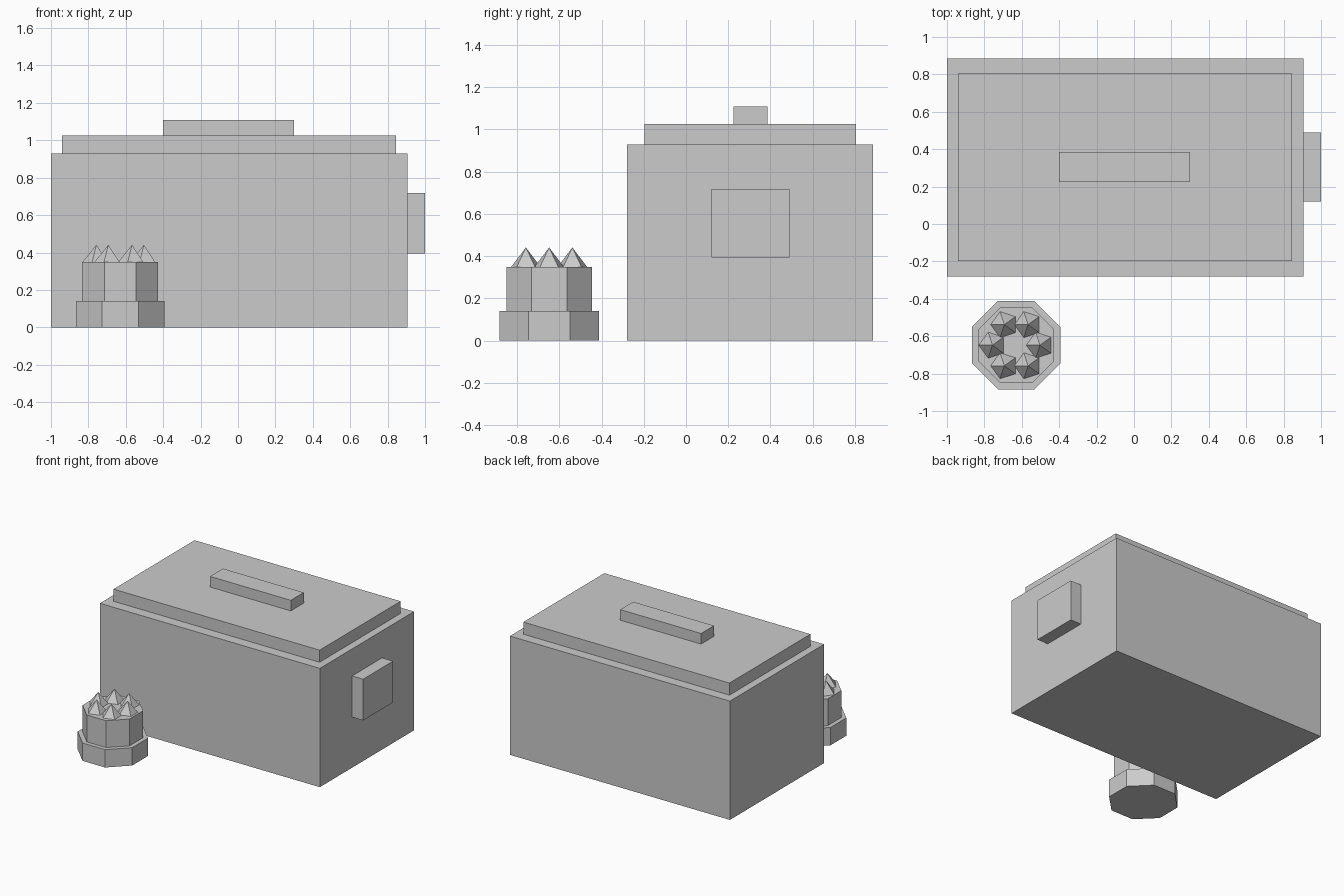
import bpy
import math

if "Cube" in bpy.data.objects:
    bpy.data.objects.remove(bpy.data.objects["Cube"])

grey = bpy.data.materials.new("plain_grey")
grey.diffuse_color = (0.6, 0.6, 0.6, 1.0)
grey.use_nodes = True
grey.node_tree.nodes["Principled BSDF"].inputs["Base Color"].default_value = grey.diffuse_color


def finish(name):
    ob = bpy.context.object
    ob.name = name
    ob.data.name = name
    ob.data.materials.append(grey)
    return ob


def box(name, x, y, z):
    """Box from (min, max) ranges on each axis."""
    bpy.ops.mesh.primitive_cube_add(size=1)
    ob = finish(name)
    for v in ob.data.vertices:
        v.co = [(r[0] + r[1]) / 2 + c * (r[1] - r[0]) for c, r in zip(v.co, (x, y, z))]
    return ob


def cone(name, sides, r1, r2, x, y, z0, z1, first_angle):
    """Prism or pyramid whose first corner points along first_angle."""
    n = sides
    ring = [(math.cos(first_angle + i * math.tau / n),
             math.sin(first_angle + i * math.tau / n)) for i in range(n)]
    verts = [(x + r1 * c, y + r1 * s, z0) for c, s in ring]
    faces = [list(range(n))[::-1]]
    if r2 > 0:
        verts += [(x + r2 * c, y + r2 * s, z1) for c, s in ring]
        faces += [[i, (i + 1) % n, n + (i + 1) % n, n + i] for i in range(n)]
        faces.append(list(range(n, 2 * n)))
    else:
        verts.append((x, y, z1))
        faces += [[i, (i + 1) % n, n] for i in range(n)]
    me = bpy.data.meshes.new(name)
    me.from_pydata(verts, [], faces)
    ob = bpy.data.objects.new(name, me)
    bpy.context.collection.objects.link(ob)
    me.materials.append(grey)
    return ob


# Large box with lid, lid handle and side plate
box("box_body", (-1.0, 0.905), (-0.28, 0.885), (0, 0.93))
box("lid", (-0.94, 0.845), (-0.197, 0.805), (0.93, 1.025))
box("lid_handle", (-0.4, 0.3), (0.225, 0.385), (1.025, 1.108))
box("side_plate", (0.905, 1.0), (0.12, 0.49), (0.395, 0.718))

# Octagonal pot: wide foot and narrower body, flat sides facing the axes
px, py = -0.63, -0.648
flat = math.cos(math.pi / 8)
cone("pot_foot", 8, 0.236 / flat, 0.236 / flat, px, py, 0, 0.14, math.pi / 8)
cone("pot_body", 8, 0.203 / flat, 0.203 / flat, px, py, 0.14, 0.35, math.pi / 8)

# Ring of six five-sided spikes on top of the pot
for i in range(6):
    a = i * math.tau / 6
    cone(f"spike_{i + 1}", 5, 0.073, 0, px + 0.127 * math.cos(a),
         py + 0.127 * math.sin(a), 0.35, 0.441, math.pi)
